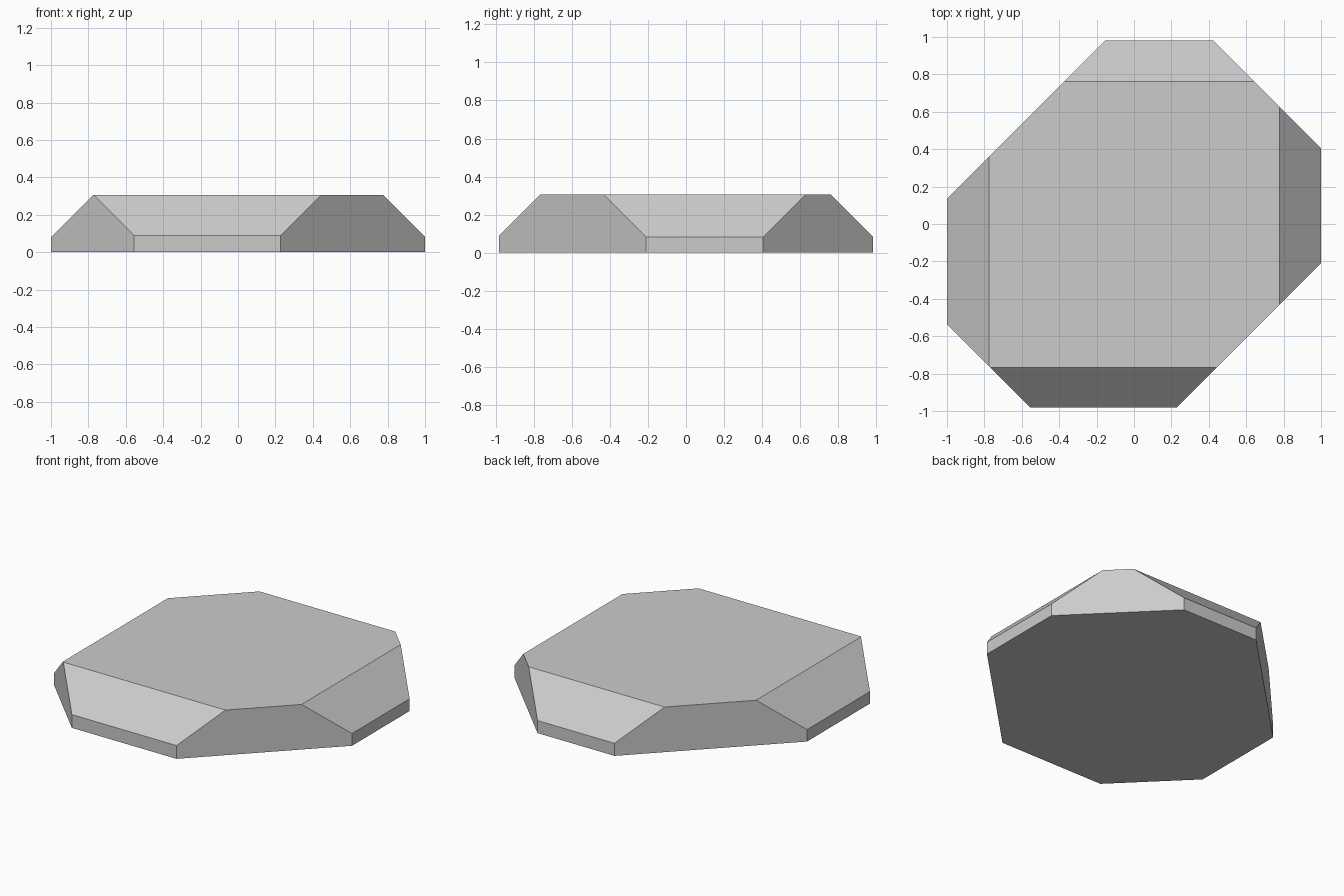
import bpy, bmesh
from mathutils import Vector

if "Cube" in bpy.data.objects:
    bpy.data.objects.remove(bpy.data.objects["Cube"])

HALF_X, HALF_Y, HEIGHT = 1.0, 0.982, 0.305

# Block that the stone is cut from
bm = bmesh.new()
bmesh.ops.create_cube(bm, size=2)
for v in bm.verts:
    v.co = Vector((v.co.x * HALF_X, v.co.y * HALF_Y, (v.co.z + 1) / 2 * HEIGHT))


def cut(normal, offset):
    """Remove everything beyond normal . p = offset and close the cut."""
    n = Vector(normal)
    geom = bm.verts[:] + bm.edges[:] + bm.faces[:]
    res = bmesh.ops.bisect_plane(bm, geom=geom, dist=1e-5, plane_co=n * offset / n.length_squared,
                                 plane_no=n, clear_outer=True)
    edges = [e for e in res["geom_cut"] if isinstance(e, bmesh.types.BMEdge)]
    bmesh.ops.edgeloop_fill(bm, edges=edges)


# Upright corner cuts, each a different depth
for sx, sy, offset in ((-1, -1, 1.537), (1, -1, 1.21), (1, 1, 1.405), (-1, 1, 1.135)):
    cut((sx, sy, 0), offset)

# Sloping chamfers along the four top sides
for nx, ny, offset in ((0, -1, 1.072), (1, 0, 1.083), (0, 1, 1.067), (-1, 0, 1.081)):
    cut((nx, ny, 1), offset)

bmesh.ops.recalc_face_normals(bm, faces=bm.faces)
mesh = bpy.data.meshes.new("chamfered_slab")
bm.to_mesh(mesh)
bm.free()
bpy.context.collection.objects.link(bpy.data.objects.new("chamfered_slab", mesh))
